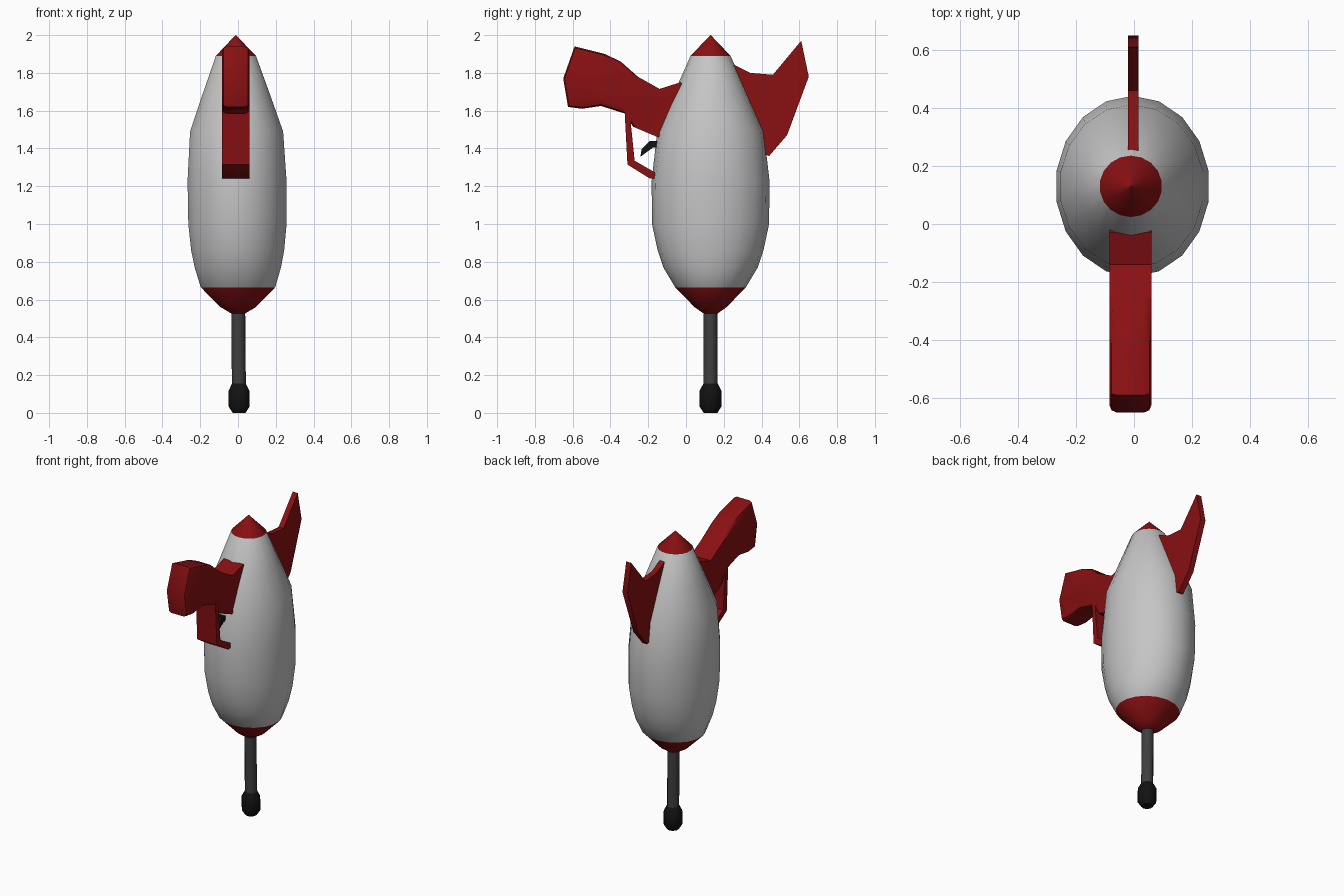
import bpy, bmesh, math

if "Cube" in bpy.data.objects:
    bpy.data.objects.remove(bpy.data.objects["Cube"])


def material(name, rgb):
    m = bpy.data.materials.new(name)
    m.diffuse_color = (*rgb, 1)
    m.use_nodes = True
    m.node_tree.nodes["Principled BSDF"].inputs["Base Color"].default_value = m.diffuse_color
    return m


RED = material("deep red", (0.25, 0.005, 0.006))
GREY = material("light grey", (0.56, 0.56, 0.56))
STEEL = material("dark steel", (0.05, 0.05, 0.05))
BLACK = material("black", (0.006, 0.006, 0.006))
AXIS_Y = 0.13


def finish(name, bm, mats, angle=40):
    bmesh.ops.recalc_face_normals(bm, faces=bm.faces)
    me = bpy.data.meshes.new(name)
    bm.to_mesh(me)
    bm.free()
    ob = bpy.data.objects.new(name, me)
    bpy.context.collection.objects.link(ob)
    for m in mats:
        me.materials.append(m)
    bpy.ops.object.select_all(action='DESELECT')
    ob.select_set(True)
    bpy.context.view_layer.objects.active = ob
    bpy.ops.object.shade_smooth_by_angle(angle=math.radians(angle))
    return ob


def lathe(name, rings, sides, mats, rule=None):
    """Stack elliptical rings (z, x radius, y radius) along a slightly leaning axis."""
    bm = bmesh.new()
    loops = []
    for z, rx, ry in rings:
        loops.append([bm.verts.new((0.006 - 0.009 * z + rx * math.sin(t), AXIS_Y + ry * math.cos(t), z))
                      for t in (2 * math.pi * i / sides for i in range(sides))])
    for a, b in zip(loops, loops[1:]):
        for i in range(sides):
            j = (i + 1) % sides
            bm.faces.new((a[i], a[j], b[j], b[i]))
    bm.faces.new(loops[0])
    bm.faces.new(loops[-1])
    if rule:
        for f in bm.faces:
            f.material_index = rule(f.calc_center_median().z)
    return finish(name, bm, mats)


def plate(name, outline, x0, x1, mat, bevel=0.0):
    """Extrude a side-view (y, z) outline across x, optionally rounding its long edges."""
    bm = bmesh.new()
    face = bm.faces.new([bm.verts.new((x0, y, z)) for y, z in outline])
    ext = bmesh.ops.extrude_face_region(bm, geom=[face])
    for v in ext["geom"]:
        if isinstance(v, bmesh.types.BMVert):
            v.co.x = x1
    if bevel:
        # only the edges lying in the two side faces of the grip
        rim = [e for e in bm.edges if abs(e.verts[0].co.x - e.verts[1].co.x) < 1e-5
               and max(v.co.y for v in e.verts) < -0.2]
        bmesh.ops.bevel(bm, geom=rim, offset=bevel, segments=2, profile=0.5, affect='EDGES')
    return finish(name, bm, [mat], 35)


# Hull with red nose and red tail cone, coloured by height
hull = [(0.525, 0.035, 0.035), (0.56, 0.095, 0.085), (0.665, 0.2, 0.187),
        (0.77, 0.232, 0.25), (0.86, 0.25, 0.28), (1.0, 0.264, 0.31), (1.23, 0.266, 0.312),
        (1.49, 0.25, 0.282), (1.69, 0.18, 0.195), (1.89, 0.108, 0.106), (2.0, 0.001, 0.001)]
lathe("hull", hull, 18, [GREY, RED], lambda z: int(z < 0.665 or z > 1.885))

# Barrel and muzzle tip
lathe("barrel", [(0.12, 0.037, 0.037), (0.54, 0.037, 0.037)], 12, [STEEL])
lathe("muzzle_tip", [(0, 0.036, 0.036), (0.035, 0.059, 0.059), (0.115, 0.059, 0.059),
                     (0.155, 0.038, 0.038)], 10, [BLACK])

# Curved grip
plate("grip", [(-0.59, 1.94), (-0.43, 1.90), (-0.345, 1.86), (-0.255, 1.78), (-0.14, 1.715),
               (-0.03, 1.75), (0.03, 1.70), (0.0, 1.43), (-0.15, 1.46), (-0.28, 1.515),
               (-0.325, 1.585), (-0.45, 1.625), (-0.55, 1.61), (-0.625, 1.62), (-0.65, 1.77)],
      -0.085, 0.06, RED, 0.025)

# Trigger guard strap and trigger
plate("trigger_guard", [(-0.325, 1.60), (-0.31, 1.315), (-0.19, 1.24), (-0.15, 1.24), (-0.15, 1.265),
                        (-0.185, 1.285), (-0.272, 1.335), (-0.292, 1.53), (-0.29, 1.60)],
      -0.085, 0.06, RED)
plate("trigger", [(-0.242, 1.355), (-0.235, 1.395), (-0.19, 1.44), (-0.12, 1.44), (-0.12, 1.405),
                  (-0.175, 1.405)], -0.04, 0.015, BLACK)

# Dorsal fin
plate("fin", [(0.2, 1.86), (0.26, 1.84), (0.34, 1.80), (0.46, 1.79), (0.61, 1.97), (0.65, 1.78),
              (0.535, 1.47), (0.44, 1.36), (0.38, 1.38), (0.3, 1.6)], -0.021, 0.016, RED)
